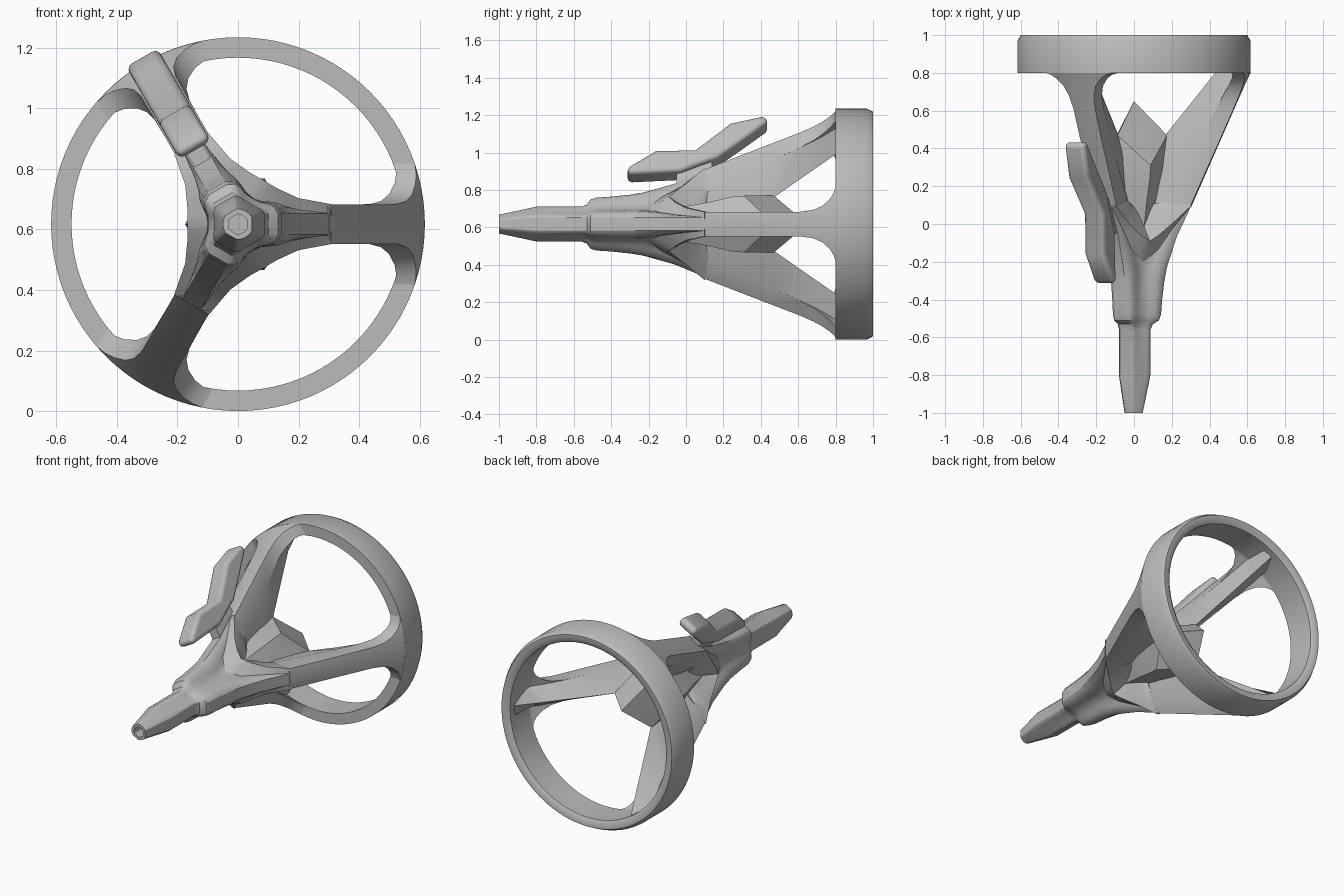
import bpy, bmesh, math
from mathutils import Vector

if "Cube" in bpy.data.objects:
    bpy.data.objects.remove(bpy.data.objects["Cube"])

AXIS_Z = 0.6175
LEG_ANGLES = [0, math.radians(120), math.radians(240)]

grey = bpy.data.materials.new("plain grey")
grey.use_nodes = True
colour = (0.5, 0.5, 0.5, 1)
grey.diffuse_color = colour
grey.node_tree.nodes["Principled BSDF"].inputs["Base Color"].default_value = colour


def place(angle, r, t, y):
    """Point at radial distance r and sideways offset t from a leg's plane."""
    c, s = math.cos(angle), math.sin(angle)
    return Vector((r * c - t * s, y, AXIS_Z + r * s + t * c))


def loft(name, rings, smooth=35, bevel=0, closed=False):
    """Skin a list of equal-length point rings."""
    bm = bmesh.new()
    loops = [[bm.verts.new(p) for p in ring] for ring in rings]
    n = len(loops[0])
    pairs = list(zip(loops, loops[1:]))
    if closed:
        pairs.append((loops[-1], loops[0]))
    for a, b in pairs:
        for i in range(n):
            j = (i + 1) % n
            bm.faces.new((a[i], a[j], b[j], b[i]))
    if not closed:
        bm.faces.new(loops[0])
        bm.faces.new(loops[-1])
    bmesh.ops.remove_doubles(bm, verts=bm.verts[:], dist=1e-5)
    bmesh.ops.recalc_face_normals(bm, faces=bm.faces[:])
    mesh = bpy.data.meshes.new(name)
    bm.to_mesh(mesh)
    bm.free()
    mesh.materials.append(grey)
    obj = bpy.data.objects.new(name, mesh)
    bpy.context.collection.objects.link(obj)
    bpy.ops.object.select_all(action="DESELECT")
    obj.select_set(True)
    bpy.context.view_layer.objects.active = obj
    if bevel:
        mod = obj.modifiers.new("rounding", "BEVEL")
        mod.width = bevel
        mod.segments = 4
        mod.limit_method = "ANGLE"
        mod.angle_limit = math.radians(50)
    bpy.ops.object.shade_smooth_by_angle(angle=math.radians(smooth))
    return obj


# Rear ring with chamfered back edges
ring_profile = [(0.6175, 0.8), (0.6175, 0.967), (0.6, 1), (0.572, 1), (0.55, 0.985), (0.55, 0.8)]
SEG = 96
loft("rear_ring",
     [[place(math.tau * k / SEG, r, 0, y) for r, y in ring_profile] for k in range(SEG)],
     closed=True)

# Nozzle and hub: (y, radius at the leg strips, radius between legs)
hub = [(-0.9, 0.03, 0.032), (-1, 0.03, 0.032), (-1, 0.046, 0.05), (-0.8, 0.087, 0.08),
       (-0.56, 0.087, 0.077), (-0.53, 0.1, 0.08), (-0.51, 0.132, 0.092), (-0.48, 0.143, 0.098),
       (-0.4, 0.149, 0.1), (-0.3, 0.161, 0.1), (-0.23, 0.174, 0.1)]


def half_section(y, big, small):
    """Points (r, t, y) from a strip edge round to the valley between legs."""
    w = min(0.035, 0.45 * big)
    start, edge = math.atan2(w, big), math.hypot(w, big)
    points = []
    for k in range(7):
        f = k / 6
        a = start + f * (math.pi / 3 - start)
        r = small + (edge - small) * (0.5 + 0.5 * math.cos(math.pi * f)) ** 1.5
        points.append((r * math.cos(a), r * math.sin(a), y))
    return points


def resample(path):
    """Seven evenly indexed points along a four-point path."""
    pts = [Vector(p) for p in path]
    return [pts[k // 2].lerp(pts[min(k // 2 + 1, 3)], (k % 2) / 2) for k in range(7)]


def three_fold(half):
    """Mirror a half section about each leg, all round the axis."""
    ring = []
    for a in LEG_ANGLES:
        ring += [place(a, r, -t, y) for r, t, y in reversed(half[:-1])]
        ring += [place(a, r, t, y) for r, t, y in half]
    return ring


# Swept V edges behind the hub: band start, flared rim, inner lip
band_start = resample([(0.305, 0.035, 0.1), (0.2, 0.048, -0.03),
                       (0.125, 0.062, -0.14), (0.05, 0.0866, -0.2)])
rim = resample([(0.308, 0.066, 0.1), (0.2, 0.086, 0), (0.13, 0.118, -0.06), (0.084, 0.145, -0.09)])
inner_lip = resample([(0.17, 0.064, 0.12), (0.14, 0.075, 0.07),
                      (0.1, 0.085, 0.02), (0.055, 0.095, -0.02)])
last = half_section(*hub[-1])
between = [Vector(p).lerp(q, 0.5) - Vector((0.012 * (1 - k / 6), 0, 0))
           for k, (p, q) in enumerate(zip(last, band_start))]
core_end = half_section(0.1, 0.07, 0.07)
sections = [half_section(*s) for s in hub] + [between, band_start, rim, inner_lip, core_end]
loft("nozzle_hub", [three_fold(s) for s in sections], smooth=30)

# Legs: (y, outer radius, side radius, inner ridge radius, half width)
legs = [(0.09, 0.303, 0.175, 0.04, 0.065), (0.35, 0.417, 0.31, 0.08, 0.065),
        (0.47, 0.47, 0.37, 0.165, 0.065), (0.61, 0.531, 0.44, 0.278, 0.066),
        (0.68, 0.562, 0.478, 0.334, 0.076), (0.73, 0.584, 0.508, 0.374, 0.098),
        (0.77, 0.602, 0.535, 0.406, 0.135), (0.79, 0.612, 0.549, 0.422, 0.168),
        (0.8, 0.6165, 0.553, 0.43, 0.2), (0.83, 0.6, 0.554, 0.454, 0.2),
        (0.95, 0.59, 0.557, 0.552, 0.2)]


def leg_ring(angle, y, outer, side, ridge, w):
    points = []
    for k in range(11):
        t = w * (k / 5 - 1)
        points.append(place(angle, math.sqrt(outer ** 2 - t ** 2), t, y))
    gable = 0.065
    mid = (gable + w) / 2
    for t in (w, mid, gable, 0, -gable, -mid, -w):
        r = math.sqrt(side ** 2 - t ** 2) if t else ridge
        points.append(place(angle, r, t, y))
    return points


for name, a in zip(("left_leg", "upper_leg", "lower_leg"), LEG_ANGLES):
    loft(name, [leg_ring(a, *s) for s in legs], smooth=30)


# Core behind the hub, ending in a three-faced point
def hexagon(r, y_leg, y_between):
    return [place(k * math.pi / 3, r, 0, y_between if k % 2 else y_leg) for k in range(6)]


loft("centre_core", [hexagon(0.1, -0.05, -0.05), hexagon(0.135, 0.12, 0.12),
                     hexagon(0.168, 0.3, 0.24), hexagon(0.175, 0.47, 0.31),
                     hexagon(0, 0.65, 0.65)], smooth=20)

# Lever: side profile (y, radius) extruded across the upper leg's plane
lever = [(-0.32, 0.295), (-0.3, 0.33), (-0.16, 0.425), (0.05, 0.43), (0.24, 0.595),
         (0.42, 0.64), (0.44, 0.6), (0.3, 0.485), (0.17, 0.38), (0.08, 0.345),
         (-0.03, 0.297), (-0.29, 0.283)]
upper = LEG_ANGLES[1]
loft("lever", [[place(upper, r, t, y) for y, r in lever] for t in (-0.06, 0.06)],
     smooth=50, bevel=0.03)

# Bracket joining the lever to the upper leg
bracket = [(-0.05, 0.19), (-0.05, 0.31), (0.14, 0.38), (0.14, 0.29)]
loft("lever_bracket", [[place(upper, r, t, y) for y, r in bracket] for t in (-0.03, 0.03)])
